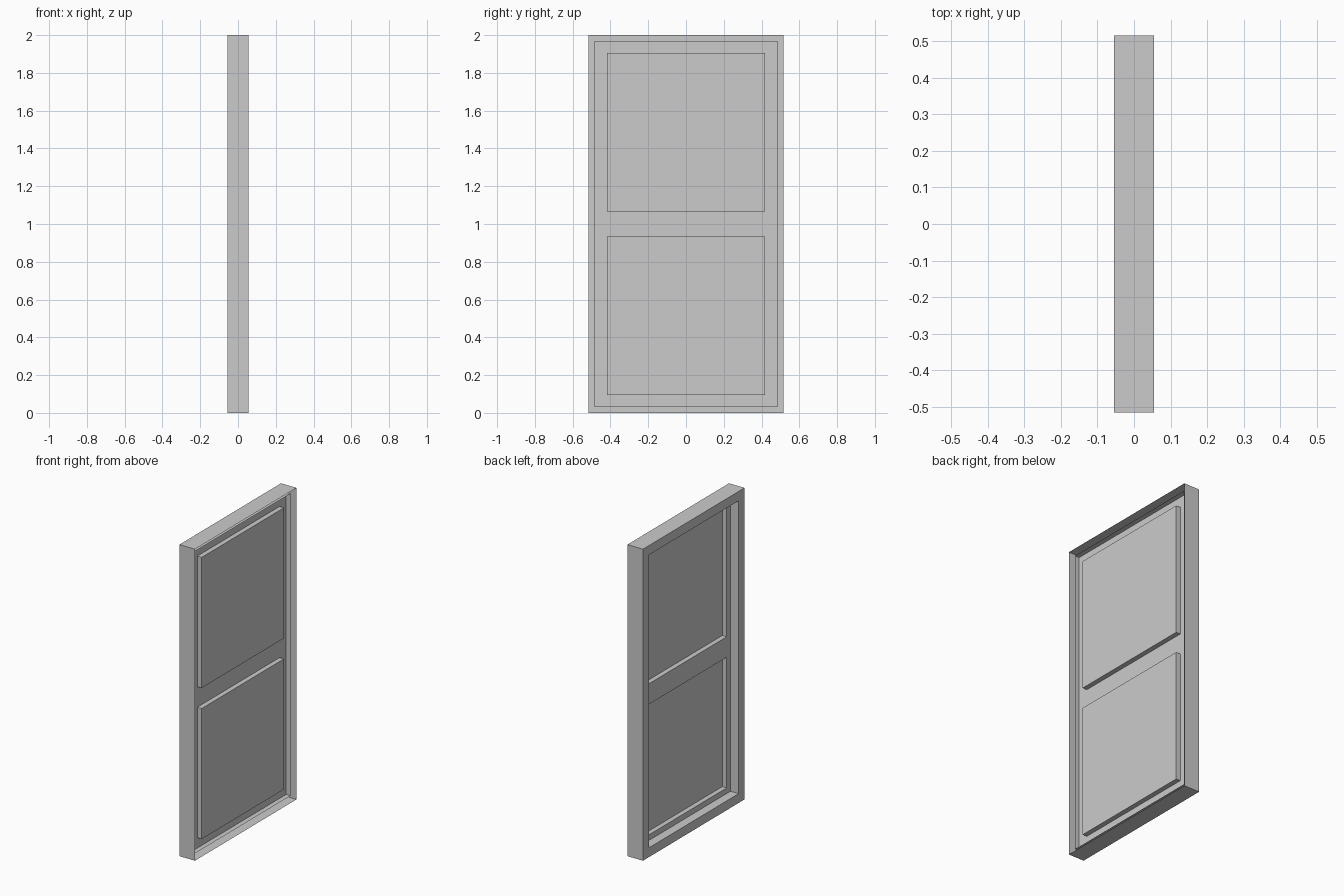
import bpy, bmesh

if "Cube" in bpy.data.objects:
    bpy.data.objects.remove(bpy.data.objects["Cube"])

X_FACE, X_BACK = -0.055, 0.055     # room-side face and open rear of the frame
X_SASH, X_GLASS = 0.003, 0.034     # sash face and glass plane


def finish(name, bm):
    bmesh.ops.remove_doubles(bm, verts=bm.verts, dist=1e-5)
    bmesh.ops.recalc_face_normals(bm, faces=bm.faces)
    mesh = bpy.data.meshes.new(name)
    bm.to_mesh(mesh)
    bm.free()
    obj = bpy.data.objects.new(name, mesh)
    bpy.context.collection.objects.link(obj)
    return obj


def rect(bm, x, y0, y1, z0, z1):
    return [bm.verts.new((x, y, z)) for y, z in ((y0, z0), (y1, z0), (y1, z1), (y0, z1))]


def bridge(bm, a, b):
    for i in range(4):
        j = (i + 1) % 4
        bm.faces.new((a[i], a[j], b[j], b[i]))


# Outer frame: a stepped shell, open at the rear
bm = bmesh.new()
profile = [(X_BACK, 0.0), (X_FACE, 0.0), (X_FACE, 0.06), (X_SASH, 0.06)]
loops = [rect(bm, x, -0.515 + d, 0.515 - d, d, 2 - d) for x, d in profile]
for a, b in zip(loops, loops[1:]):
    bridge(bm, a, b)
finish("window_frame", bm)

# Sash: flat face with two openings, their reveals and an outer rim
ys = (-0.485, -0.417, 0.417, 0.485)
zs = (0.03, 0.096, 0.934, 1.066, 1.904, 1.97)
openings = [(1, 1), (1, 3)]
bm = bmesh.new()
for i in range(3):
    for j in range(5):
        cell = (ys[i], ys[i + 1], zs[j], zs[j + 1])
        face = rect(bm, X_SASH, *cell)
        if (i, j) in openings:
            bridge(bm, face, rect(bm, X_GLASS, *cell))
        else:
            bm.faces.new(face)
rim = (ys[0], ys[-1], zs[0], zs[-1])
bridge(bm, rect(bm, X_SASH, *rim), rect(bm, X_GLASS, *rim))
finish("sash", bm)

# Glass panes at the back of each opening
for name, (i, j) in zip(("lower_pane", "upper_pane"), openings):
    bm = bmesh.new()
    bm.faces.new(reversed(rect(bm, X_GLASS, ys[i], ys[i + 1], zs[j], zs[j + 1])))
    finish(name, bm)
